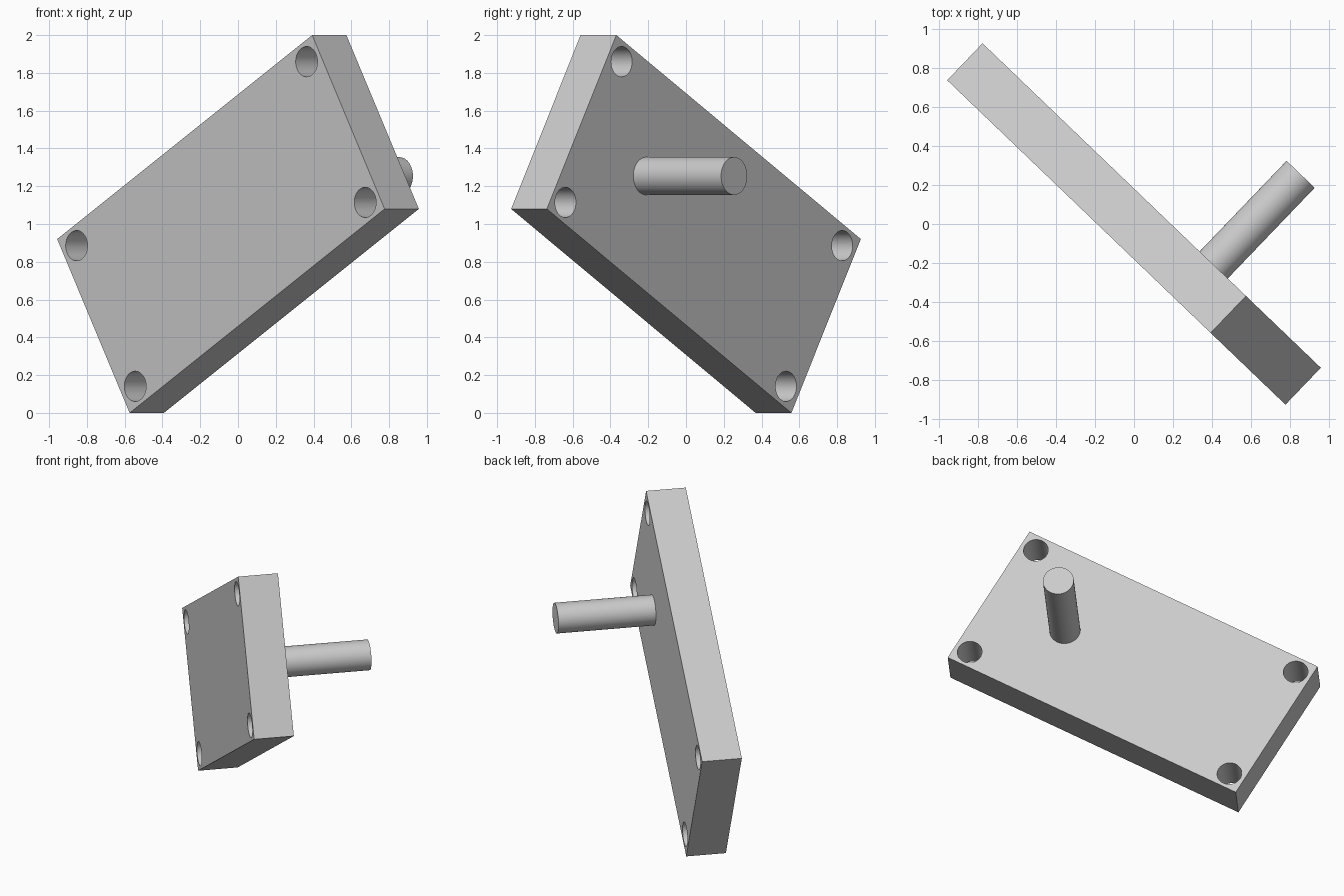
import bpy
from math import radians, sin, cos
from mathutils import Matrix, Vector

if "Cube" in bpy.data.objects:
    bpy.data.objects.remove(bpy.data.objects["Cube"], do_unlink=True)

LENGTH, WIDTH, THICK = 2.16, 1.063, 0.262
HOLE_R, HOLE_X, HOLE_Y = 0.08, 0.974, 0.43
ROD_R, ROD_LEN, ROD_X = 0.1, 0.644, 0.508
TILT, TURN = radians(30), radians(43.8)

grey = bpy.data.materials.new("light_grey")
grey.use_nodes = True
colour = (0.6, 0.6, 0.6, 1)
grey.diffuse_color = colour
grey.node_tree.nodes["Principled BSDF"].inputs["Base Color"].default_value = colour


def cylinder(name, radius, depth, location):
    bpy.ops.mesh.primitive_cylinder_add(vertices=64, radius=radius, depth=depth, location=location)
    obj = bpy.context.object
    obj.name = name
    return obj


# Plate, built flat, with a through hole near each corner
bpy.ops.mesh.primitive_cube_add(size=1)
plate = bpy.context.object
plate.name = "mounting_plate"
plate.data.transform(Matrix.Diagonal((LENGTH, WIDTH, THICK, 1)))

for sx in (-1, 1):
    for sy in (-1, 1):
        cutter = cylinder("hole_cutter", HOLE_R, THICK * 2, (sx * HOLE_X, sy * HOLE_Y, 0))
        cutter.hide_render = True
        mod = plate.modifiers.new("hole", "BOOLEAN")
        mod.operation, mod.solver, mod.object = "DIFFERENCE", "EXACT", cutter
        bpy.context.view_layer.objects.active = plate
        bpy.ops.object.modifier_apply(modifier=mod.name)
        bpy.data.objects.remove(cutter, do_unlink=True)

# Rod standing on the back of the plate
rod = cylinder("rod", ROD_R, ROD_LEN, (0, 0, 0))
rod.data.transform(Matrix.Translation((ROD_X, 0, -(THICK + ROD_LEN) / 2)))

# Tilted frame: long side, short side and front normal
across = Vector((cos(TURN), -sin(TURN), 0))
up = Vector((0, 0, 1))
long_axis = across * cos(TILT) + up * sin(TILT)
short_axis = up * cos(TILT) - across * sin(TILT)
frame = Matrix((long_axis, short_axis, long_axis.cross(short_axis))).transposed().to_4x4()
frame.translation = (0, 0, 1)

bpy.ops.object.select_all(action="DESELECT")
for part in (plate, rod):
    part.matrix_world = frame
    part.data.materials.clear()
    part.data.materials.append(grey)
    part.select_set(True)
bpy.context.view_layer.objects.active = plate
bpy.ops.object.shade_smooth_by_angle(angle=radians(30))
